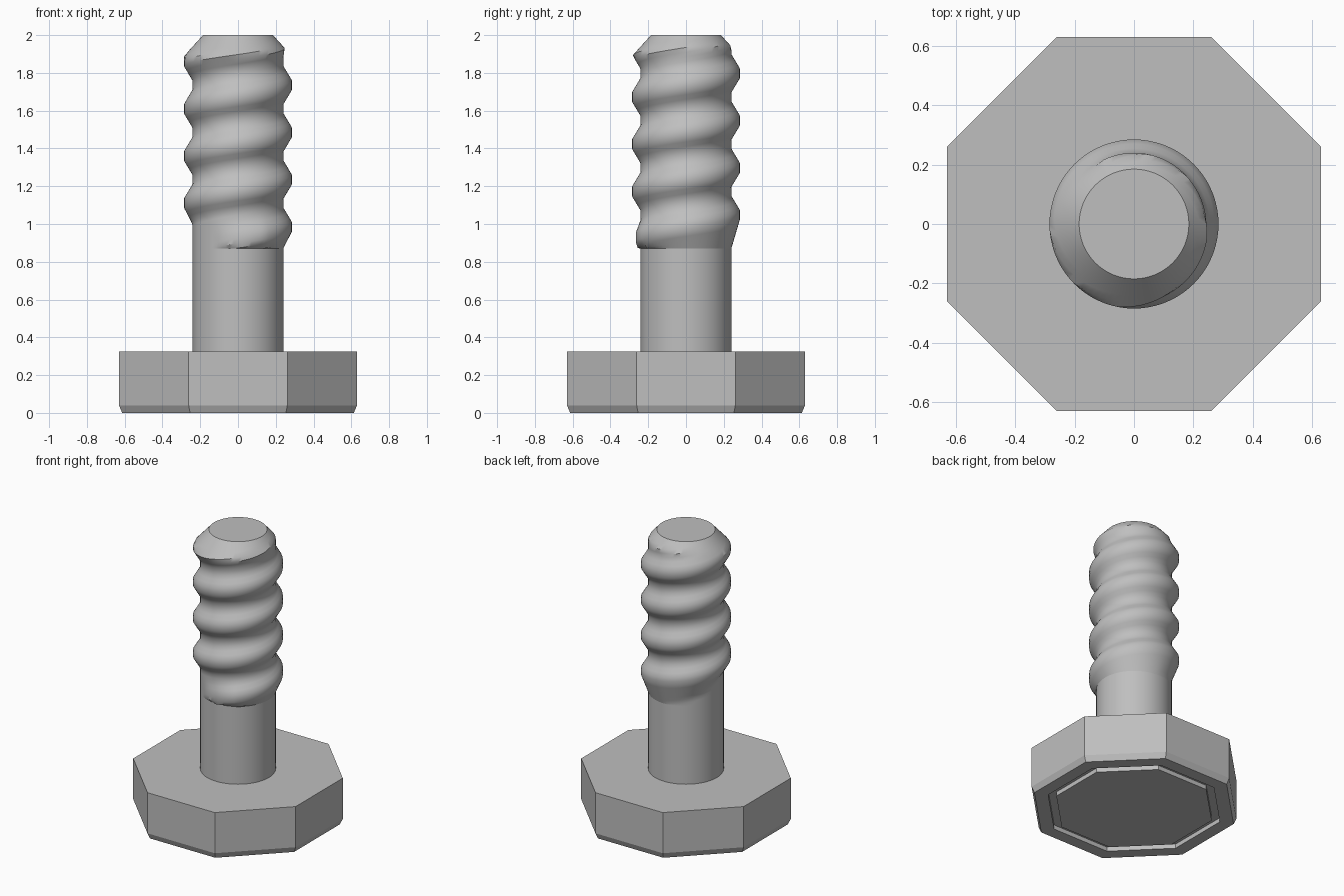
import bpy, bmesh, math

cube = bpy.data.objects.get("Cube")
if cube:
    bpy.data.objects.remove(cube, do_unlink=True)

steel = bpy.data.materials.new("grey_steel")
steel.use_nodes = True
COLOUR = (0.52, 0.52, 0.52, 1)
steel.diffuse_color = COLOUR
steel.node_tree.nodes["Principled BSDF"].inputs["Base Color"].default_value = COLOUR


def finish(name, bm, smooth_angle=None):
    bmesh.ops.remove_doubles(bm, verts=bm.verts, dist=1e-4)
    bmesh.ops.recalc_face_normals(bm, faces=bm.faces)
    mesh = bpy.data.meshes.new(name)
    bm.to_mesh(mesh)
    bm.free()
    mesh.materials.append(steel)
    obj = bpy.data.objects.new(name, mesh)
    bpy.context.collection.objects.link(obj)
    if smooth_angle:
        bpy.ops.object.select_all(action='DESELECT')
        obj.select_set(True)
        bpy.context.view_layer.objects.active = obj
        bpy.ops.object.shade_smooth_by_angle(angle=math.radians(smooth_angle))
    return obj


def lathe(name, profile, sides, offset=0.0, smooth_angle=None):
    """Stack rings of (radius, z) and cap both ends."""
    bm = bmesh.new()
    rings = []
    for r, z in profile:
        angles = [2 * math.pi * (i + offset) / sides for i in range(sides)]
        rings.append([bm.verts.new((r * math.cos(a), r * math.sin(a), z)) for a in angles])
    for low, high in zip(rings, rings[1:]):
        for i in range(sides):
            j = (i + 1) % sides
            bm.faces.new((low[i], low[j], high[j], high[i]))
    bm.faces.new(rings[0])
    bm.faces.new(rings[-1])
    return finish(name, bm, smooth_angle)


# Octagonal head: grooved underside, chamfered lower edge, flat top
to_corner = 1 / math.cos(math.pi / 8)
head = [(0.478, 0), (0.478, 0.03), (0.528, 0.03), (0.528, 0),
        (0.613, 0), (0.63, 0.04), (0.63, 0.325)]
lathe("head", [(r * to_corner, z) for r, z in head], 8, 0.5)

# Plain shank
CORE, CREST, PITCH = 0.24, 0.285, 0.25
Z_LOW, Z_TOP, TIP = 0.87, 2.0, 0.185
SEGMENTS = 72
lathe("shank", [(CORE, 0.32), (CORE, Z_LOW)], SEGMENTS, 0, 35)


def clamp(v, low=0.0, high=1.0):
    return max(low, min(high, v))


def thread_radius(deg, z):
    """Radius of the threaded rod at an angle and height, with run-in, run-out and tip cone."""
    radius = CORE
    for turn in range(-1, 6):
        a = deg % 360 + 360 * turn
        if not -120 < a < 1475:
            continue
        amount = clamp((a + 120) / 60) * clamp((1475 - a) / 125)
        d = z - (0.985 + PITCH * a / 360)
        flank = 0.075
        if d < 0:  # the first turn has a long lower flank reaching the shank
            reach = max(flank, 0.985 + PITCH * a / 360 - 0.025 - Z_LOW)
            flank += (reach - flank) * clamp((180 - a) / 90)
        shape = clamp(1 - (abs(d) - 0.025) / flank)
        radius = max(radius, CORE + (CREST - CORE) * amount * shape)
    return min(radius, TIP + 0.91 * (Z_TOP - z))


# Threaded rod: a one-pitch strip wound helically and clamped at both ends
bm = bmesh.new()
STEPS = 10
columns = []
for i in range(-2 * SEGMENTS, 6 * SEGMENTS + 1):
    deg = 360 * i / SEGMENTS
    ang = math.radians(deg % 360)
    column = []
    for k in range(STEPS + 1):
        z = clamp(0.96 + PITCH * (deg / 360 + k / STEPS), Z_LOW, Z_TOP)
        r = CORE if z == Z_LOW else thread_radius(deg, z)
        column.append(bm.verts.new((r * math.cos(ang), r * math.sin(ang), z)))
    columns.append(column)
for a, b in zip(columns, columns[1:]):
    for k in range(STEPS):
        quad = (a[k], b[k], b[k + 1], a[k + 1])
        heights = [v.co.z for v in quad]
        if max(heights) - min(heights) > 1e-5:
            bm.faces.new(quad)
bmesh.ops.remove_doubles(bm, verts=bm.verts, dist=1e-4)
bmesh.ops.delete(bm, geom=[v for v in bm.verts if not v.link_faces], context='VERTS')
# Flat tip
rim = [e for e in bm.edges if e.is_boundary and min(v.co.z for v in e.verts) > Z_TOP - 1e-4]
bmesh.ops.contextual_create(bm, geom=rim)
finish("threaded_rod", bm, 35)
